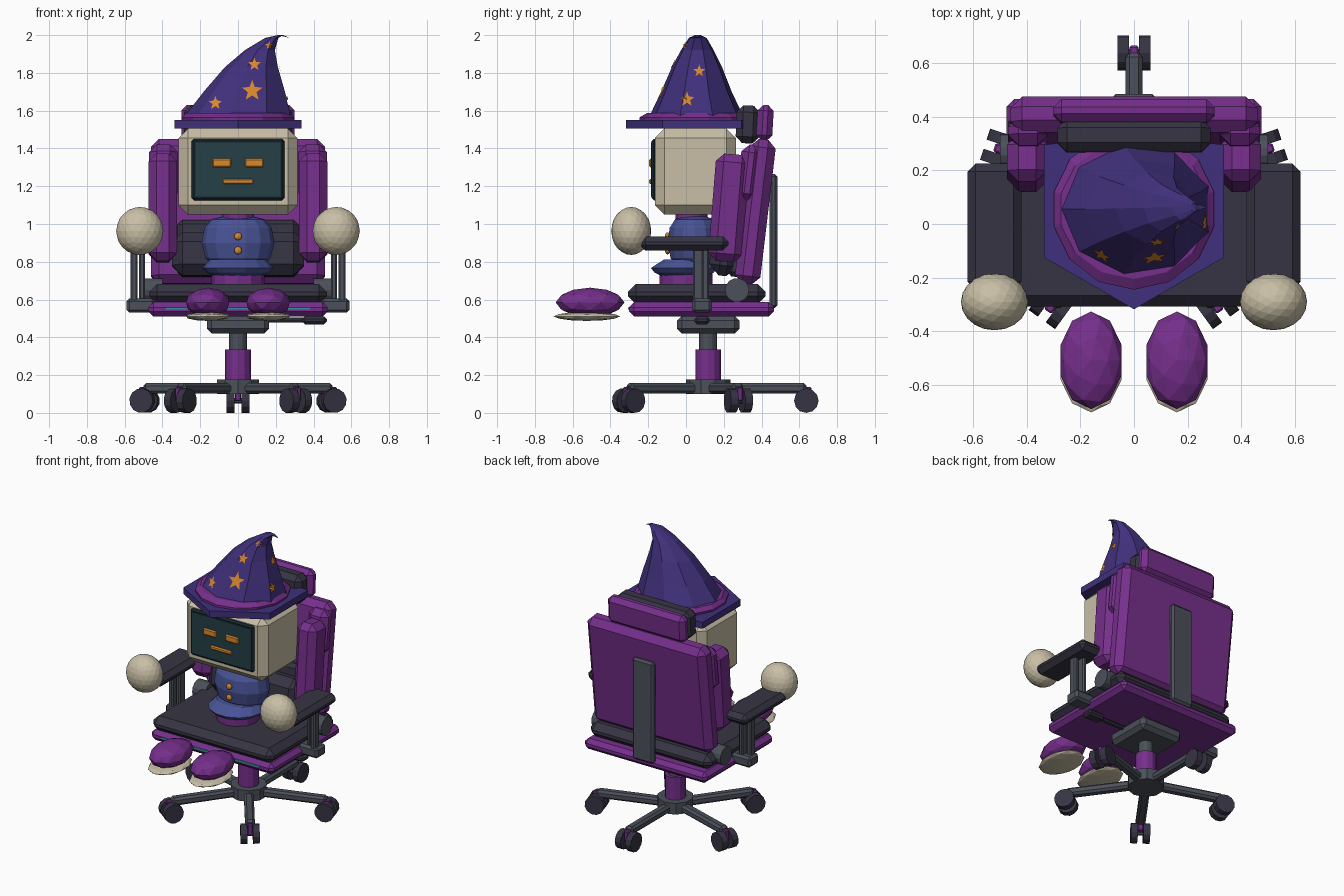
import bpy, bmesh, math
from mathutils import Matrix, Vector
from mathutils.bvhtree import BVHTree

if "Cube" in bpy.data.objects:
    bpy.data.objects.remove(bpy.data.objects["Cube"])


def colour(name, rgb):
    m = bpy.data.materials.new(name)
    m.diffuse_color = (*rgb, 1)
    m.use_nodes = True
    m.node_tree.nodes["Principled BSDF"].inputs["Base Color"].default_value = m.diffuse_color
    return m


PURPLE = colour("purple", (0.18, 0.028, 0.26))
DARK = colour("charcoal", (0.036, 0.034, 0.055))
GREY = colour("steel grey", (0.07, 0.08, 0.1))
INDIGO = colour("indigo", (0.052, 0.03, 0.2))
BLUE = colour("robe blue", (0.065, 0.085, 0.3))
CREAM = colour("cream", (0.58, 0.52, 0.38))
ORANGE = colour("orange", (0.7, 0.25, 0.025))
SCREEN = colour("screen", (0.018, 0.05, 0.06))
BEZEL = colour("bezel", (0.008, 0.02, 0.026))
TEAL = colour("teal", (0.02, 0.3, 0.27))


def finish(bm, name, mat, recalc=True):
    if recalc:
        bmesh.ops.recalc_face_normals(bm, faces=bm.faces)
    me = bpy.data.meshes.new(name)
    bm.to_mesh(me)
    bm.free()
    me.materials.append(mat)
    ob = bpy.data.objects.new(name, me)
    bpy.context.collection.objects.link(ob)
    return ob


def box(name, mat, loc, size, bevel=0.0, tilt=0.0, spin=0.0):
    """Chamfered box, tilted about x and spun about z."""
    bm = bmesh.new()
    bmesh.ops.create_cube(bm, size=1, matrix=Matrix.Diagonal((*size, 1)))
    if bevel:
        bmesh.ops.bevel(bm, geom=bm.edges[:], offset=bevel, segments=1, affect='EDGES')
    bm.transform(Matrix.Translation(loc) @ Matrix.Rotation(spin, 4, 'Z') @ Matrix.Rotation(tilt, 4, 'X'))
    return finish(bm, name, mat)


def cyl(name, mat, a, b, r, n=12):
    """Cylinder between two points."""
    a, b = Vector(a), Vector(b)
    d = b - a
    bm = bmesh.new()
    rot = Vector((0, 0, 1)).rotation_difference(d).to_matrix().to_4x4()
    bmesh.ops.create_cone(bm, cap_ends=True, segments=n, radius1=r, radius2=r, depth=d.length,
                          matrix=Matrix.Translation((a + b) / 2) @ rot)
    return finish(bm, name, mat)


def ball(name, mat, loc, radii, sub=2):
    bm = bmesh.new()
    bmesh.ops.create_icosphere(bm, subdivisions=sub, radius=1,
                               matrix=Matrix.Translation(loc) @ Matrix.Diagonal((*radii, 1)))
    return finish(bm, name, mat)


def loft(name, mat, rings, n, phase=0.0):
    """Skin through elliptical rings (cx, cy, z, rx, ry)."""
    bm = bmesh.new()
    loops = []
    for cx, cy, z, rx, ry in rings:
        angles = [phase + math.tau * i / n for i in range(n)]
        loops.append([bm.verts.new((cx + rx * math.cos(t), cy + ry * math.sin(t), z)) for t in angles])
    for lo, hi in zip(loops, loops[1:]):
        for i in range(n):
            j = (i + 1) % n
            bm.faces.new((lo[i], lo[j], hi[j], hi[i]))
    bm.faces.new(loops[0][::-1])
    bm.faces.new(loops[-1])
    return finish(bm, name, mat)


CY = 0.117          # pedestal axis
LEAN = -0.118       # backrest recline

# Star base with twin-wheel casters
for k in range(5):
    a = math.radians(90 + 72 * k)
    out, side = Vector((math.cos(a), math.sin(a), 0)), Vector((-math.sin(a), math.cos(a), 0))
    c = Vector((0, CY, 0))
    box(f"base_leg_{k}", GREY, c + out * 0.29 + Vector((0, 0, 0.13)), (0.46, 0.062, 0.055), 0.014, spin=a)
    hub = c + out * 0.52 + Vector((0, 0, 0.065))
    box(f"caster_fork_{k}", PURPLE, hub + Vector((0, 0, 0.035)) - out * 0.01, (0.075, 0.034, 0.075), 0.006, spin=a)
    cyl(f"caster_axle_{k}", GREY, hub - side * 0.03, hub + side * 0.03, 0.015, 8)
    for s in (-1, 1):
        cyl(f"caster_wheel_{k}_{s}", DARK, hub + side * s * 0.018, hub + side * s * 0.061, 0.065, 12)

# Pedestal
cyl("base_hub", GREY, (0, CY, 0.1), (0, CY, 0.178), 0.118, 10)
cyl("gas_sleeve", PURPLE, (0, CY, 0.17), (0, CY, 0.335), 0.068, 12)
cyl("gas_rod", GREY, (0, CY, 0.33), (0, CY, 0.44), 0.047, 12)
box("tilt_mechanism", GREY, (0, CY, 0.467), (0.33, 0.33, 0.095), 0.026)
cyl("height_lever", DARK, (0.12, 0.085, 0.492), (0.36, 0.085, 0.492), 0.014, 8)
box("lever_knob", DARK, (0.405, 0.085, 0.49), (0.13, 0.08, 0.042), 0.014)

# Seat
box("seat_pan", PURPLE, (0, 0.082, 0.548), (0.95, 0.766, 0.076), 0.027)
box("seat_light_strip", TEAL, (0, -0.302, 0.553), (0.76, 0.008, 0.012))
box("seat_cushion", DARK, (0, 0.057, 0.63), (0.94, 0.73, 0.105), 0.042)

# Backrest and headrest
box("back_shell", PURPLE, (0, 0.367, 1.065), (0.92, 0.135, 0.77), 0.042, LEAN)
box("back_pad", DARK, (0, 0.272, 0.87), (0.64, 0.08, 0.3), 0.025, LEAN)
box("lumbar_cushion", DARK, (0, 0.205, 0.84), (0.7, 0.15, 0.23), 0.055, LEAN)
box("back_spine", GREY, (0, 0.463, 0.91), (0.165, 0.042, 0.71), 0.014)
box("headrest_shell", PURPLE, (0, 0.418, 1.535), (0.6, 0.085, 0.19), 0.03, -0.06)
box("headrest_pad", DARK, (0, 0.328, 1.527), (0.57, 0.125, 0.2), 0.035, -0.04)

# Paired chair and figure parts
for s, tag in ((-1, "left"), (1, "right")):
    box(f"back_bolster_{tag}", PURPLE, (s * 0.398, 0.228, 1.085), (0.15, 0.18, 0.57), 0.042, -0.08)
    box(f"shoulder_wing_{tag}", PURPLE, (s * 0.395, 0.335, 1.27), (0.15, 0.11, 0.3), 0.04, LEAN)
    cyl(f"recline_knob_{tag}", GREY, (s * 0.4, 0.27, 0.65), (s * 0.5, 0.27, 0.65), 0.064, 14)
    box(f"arm_bracket_{tag}", GREY, (s * 0.515, 0.085, 0.568), (0.15, 0.105, 0.075), 0.015)
    box(f"arm_post_outer_{tag}", GREY, (s * 0.55, 0.065, 0.73), (0.036, 0.056, 0.28), 0.008)
    box(f"arm_post_inner_{tag}", GREY, (s * 0.508, 0.09, 0.73), (0.03, 0.066, 0.28), 0.008)
    box(f"arm_pad_{tag}", DARK, (s * 0.52, -0.01, 0.897), (0.2, 0.47, 0.076), 0.03)
    ball(f"hand_{tag}", CREAM, (s * 0.52, -0.29, 0.963), (0.125, 0.106, 0.127), 3)
    ball(f"shoe_{tag}", PURPLE, (s * 0.16, -0.508, 0.585), (0.12, 0.182, 0.078), 3 - 1)
    ball(f"shoe_sole_{tag}", CREAM, (s * 0.16, -0.525, 0.511), (0.12, 0.177, 0.024))
    box(f"eye_{tag}", ORANGE, (s * 0.086, -0.186, 1.323), (0.1, 0.018, 0.046), 0.007)

# Robed body
loft("trousers", PURPLE, [(0, 0.0, 0.67, 0.14, 0.14), (0, 0.0, 0.75, 0.14, 0.14)], 12)
loft("robe_hem", BLUE, [(0, -0.01, 0.72, 0.11, 0.11), (0, -0.01, 0.742, 0.165, 0.16),
                        (0, -0.01, 0.767, 0.188, 0.18), (0, 0.01, 0.812, 0.15, 0.13)], 14)
loft("robe_body", BLUE, [(0, 0.045, 0.775, 0.13, 0.1), (0, 0.045, 0.82, 0.172, 0.13),
                         (0, 0.045, 0.9, 0.193, 0.145), (0, 0.045, 0.98, 0.178, 0.135),
                         (0, 0.045, 1.025, 0.14, 0.105), (0, 0.045, 1.04, 0.08, 0.06)], 14)
cyl("neck", PURPLE, (0, 0.03, 1.015), (0, 0.03, 1.07), 0.085, 12)
for i, z in enumerate((0.935, 0.86)):
    ball(f"button_{i}", ORANGE, (0, -0.098, z), (0.021, 0.014, 0.021))

# Boxy screen head
box("head", CREAM, (0, 0.05, 1.277), (0.63, 0.43, 0.455), 0.05)
box("screen_bezel", BEZEL, (0, -0.165, 1.288), (0.49, 0.034, 0.325), 0.012)
box("screen_glass", SCREEN, (0, -0.181, 1.288), (0.45, 0.008, 0.285))
box("mouth", ORANGE, (0, -0.186, 1.225), (0.165, 0.018, 0.028), 0.007)

# Hat brim with a pointed front, and its band
bm = bmesh.new()
outline = [(0, -0.318), (0.335, -0.125), (0.335, 0.295), (0.22, 0.31), (-0.22, 0.31), (-0.335, 0.295), (-0.335, -0.125)]
brim = bm.faces.new([bm.verts.new((x, y, 1.505)) for x, y in outline])
top = bmesh.ops.extrude_face_region(bm, geom=[brim])["geom"]
bmesh.ops.translate(bm, vec=(0, 0, 0.045), verts=[v for v in top if isinstance(v, bmesh.types.BMVert)])
finish(bm, "hat_brim", INDIGO)
loft("hat_band", PURPLE, [(0, 0.055, 1.545, 0.3, 0.3), (0, 0.055, 1.565, 0.305, 0.3),
                          (0, 0.055, 1.588, 0.28, 0.26)], 14, math.pi / 14)

# Bent cone of the hat
hat = loft("hat_cone", INDIGO, [
    (0.005, 0.055, 1.565, 0.292, 0.255), (0.04, 0.055, 1.7, 0.222, 0.19),
    (0.075, 0.058, 1.83, 0.145, 0.135), (0.118, 0.06, 1.92, 0.082, 0.088),
    (0.18, 0.062, 1.985, 0.036, 0.048), (0.225, 0.062, 2.0, 0.014, 0.016),
    (0.265, 0.062, 1.988, 0.003, 0.003)], 9, math.pi / 9)
hb = bmesh.new()
hb.from_mesh(hat.data)
tree = BVHTree.FromBMesh(hb)


def star(name, u, z, r, from_right=False):
    """Thin star projected onto the hat from the front or the right."""
    d = Vector((-1, 0, 0)) if from_right else Vector((0, 1, 0))
    right = Vector((0, 1, 0)) if from_right else Vector((1, 0, 0))

    def hit(du, dz):
        return tree.ray_cast(right * (u + du) + Vector((0, 0, z + dz)) - d, d)[0]

    mid = hit(0, 0)
    if mid is None:
        return
    sb = bmesh.new()
    centre = sb.verts.new(mid - d * 0.007)
    rim = []
    for i in range(10):
        t, q = math.pi / 2 + i * math.pi / 5, r * (0.42 if i % 2 else 1)
        du, dz = q * math.cos(t), q * math.sin(t)
        p = hit(du, dz) or mid + right * du + Vector((0, 0, dz))
        rim.append(sb.verts.new(p - d * 0.007))
    for i in range(10):
        sb.faces.new((centre, rim[i], rim[(i + 1) % 10]))
    sb.normal_update()
    for f in sb.faces:
        if f.normal.dot(d) > 0:
            f.normal_flip()
    finish(sb, name, ORANGE, recalc=False)


for i, (u, z, r) in enumerate([(0.075, 1.705, 0.058), (-0.12, 1.64, 0.038), (0.087, 1.845, 0.036), (0.165, 1.945, 0.022)]):
    star(f"front_star_{i}", u, z, r)
for i, (u, z, r) in enumerate([(0.005, 1.66, 0.042), (0.07, 1.81, 0.034)]):
    star(f"side_star_{i}", u, z, r, True)
hb.free()
